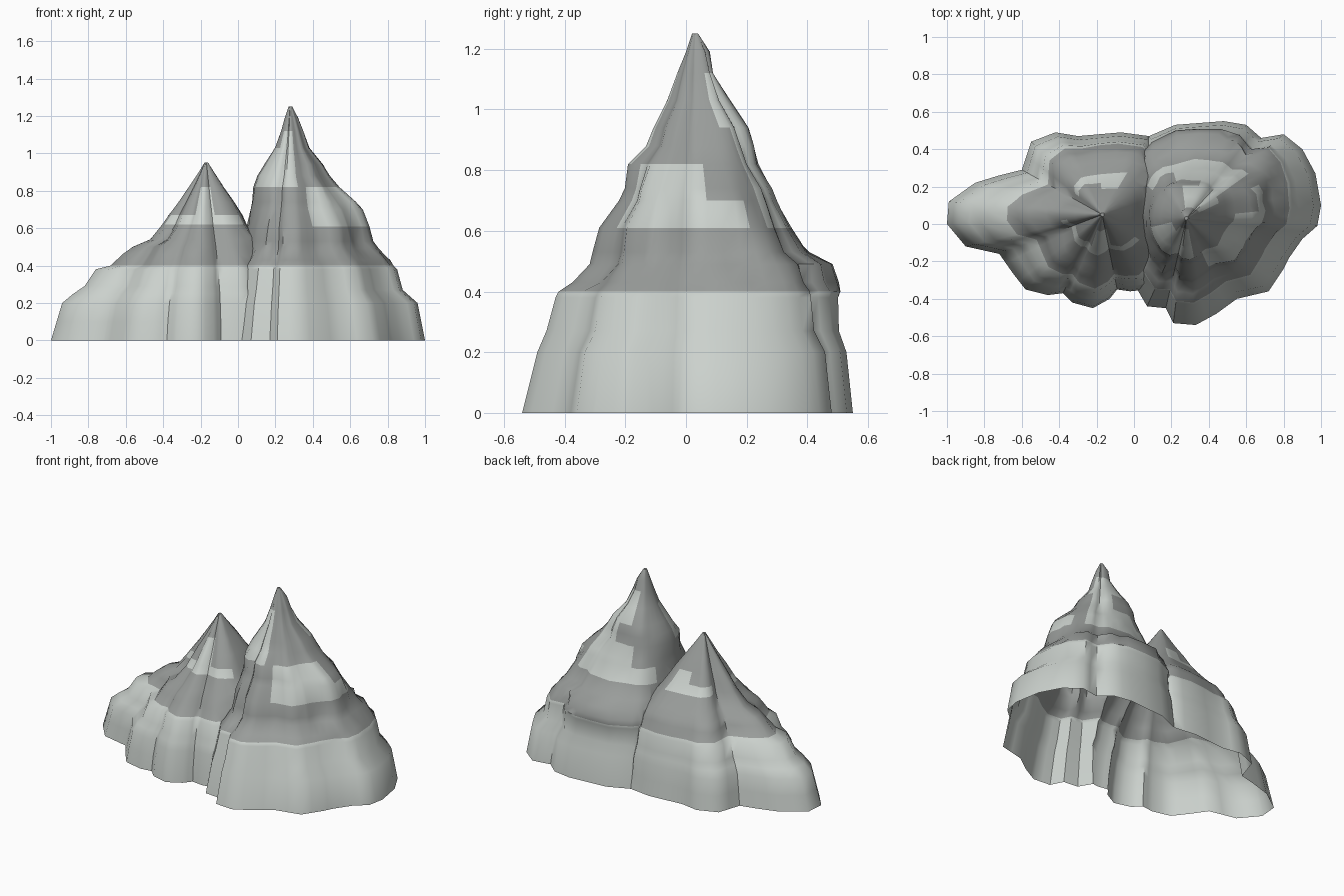
import bpy
import bmesh
import math
from mathutils import Vector, noise

cube = bpy.data.objects.get("Cube")
if cube:
    bpy.data.objects.remove(cube, do_unlink=True)


def make_material(name, colour):
    mat = bpy.data.materials.new(name)
    mat.use_nodes = True
    mat.diffuse_color = (*colour, 1)
    mat.node_tree.nodes["Principled BSDF"].inputs["Base Color"].default_value = (*colour, 1)
    return mat


LIGHT, DARK = 0, 1
materials = [make_material("pale_rock", (0.60, 0.64, 0.61)),
             make_material("dark_rock", (0.32, 0.335, 0.325))]

# Foot outlines in hundredths, counter-clockwise
low_outline = [(20, -20), (20, 5), (20, 30), (8, 47), (-7, 49), (-30, 47), (-42, 49),
               (-55, 44), (-60, 29), (-72, 26), (-85, 22), (-99, 12), (-100, 0),
               (-90, -12), (-72, -16), (-65, -26), (-58, -35), (-46, -38), (-38, -37),
               (-33, -42), (-22, -45), (-13, -40), (-9, -35), (-2, -36), (7, -35)]
high_outline = [(100, 10), (97, 27), (90, 40), (80, 48), (68, 46), (60, 53), (48, 55),
                (22, 53), (8, 47), (3, 42), (-2, 28), (-5, 5), (-3, -15), (0, -32),
                (7, -44), (17, -45), (21, -53), (33, -54), (44, -48), (55, -40),
                (72, -36), (80, -24), (83, -18), (90, -8), (98, -1)]

# Level rows: height, then reach to east, north, west and south, in hundredths
low_levels = [(0, 35, 44, 83, 48), (10, 34, 43, 80, 47), (20, 34, 42, 77, 45),
              (25, 33, 41, 71, 44), (29, 32, 40, 65, 42), (38, 31, 39, 59, 40),
              (40, 30, 38, 51, 38), (46, 29, 36, 45, 34), (50, 28, 33, 40, 31),
              (54, 26, 29, 30, 28), (62, 21, 22, 23, 21), (67, 19, 18, 20, 18),
              (74, 14, 14, 15, 14), (82, 9, 9, 9, 9), (90, 4, 4, 4, 4), (95, 1, 1, 1, 1)]
high_levels = [(0, 72, 52, 33, 57), (20, 68, 50, 31, 52), (27, 60, 48, 30, 49),
               (38, 57, 48, 28, 46), (40, 55, 49, 28, 45), (43, 53, 47, 27, 39),
               (49, 47, 46, 26, 34), (53, 44, 38, 25, 33), (61, 42, 32, 24, 31),
               (70, 38, 27, 22, 25), (74, 35, 25, 21, 23), (82, 26, 21, 20, 22),
               (88, 21, 20, 18, 16), (94, 18, 18, 14, 14), (103, 10, 12, 8, 9),
               (112, 7, 6, 5, 6), (119, 4, 5, 3, 3), (125, 1, 1, 1, 1)]

# Pale patches: lowest and highest height, first and last bearing in degrees
low_patches = [(62, 67, 190, 330), (67, 82, 250, 285), (62, 67, 60, 145), (67, 74, 60, 85)]
high_patches = [(61, 82, -65, 5), (61, 70, 5, 25), (61, 82, 35, 105), (61, 70, 105, 145),
                (82, 94, 35, 70), (94, 112, 25, 100), (82, 103, 190, 280),
                (103, 112, 235, 280)]


def rock_colour(height, bearing, patches):
    if height < 40:
        return LIGHT
    for low, high, start, end in patches:
        if low < height < high and (bearing - start) % 360 < end - start:
            return LIGHT
    return DARK


def reach(direction, row, foot):
    """Scale of the outline at one level, blended between compass directions."""
    c, s = direction.normalized()
    east_west = 1 if c > 0 else 3
    north_south = 2 if s > 0 else 4
    return (c * c * row[east_west] / foot[east_west]
            + s * s * row[north_south] / foot[north_south])


def build_mountain(name, centre, outline, levels, patches, depth):
    bm = bmesh.new()
    centre = Vector(centre)
    # Outline with midpoints gives the columns of the loft
    columns = []
    for i, point in enumerate(outline):
        a, b = Vector(point), Vector(outline[(i + 1) % len(outline)])
        columns += [a - centre, (a + b) / 2 - centre]

    foot = levels[0]
    rings = []
    for row in [(-depth, *foot[1:])] + levels:
        ring = []
        for column in columns:
            scale = reach(column, row, foot)
            spot = centre + column * scale
            if 40 < row[0] < 119:
                spot += column * scale * 0.06 * noise.noise((spot.x / 9, spot.y / 9, row[0] / 9))
            ring.append(bm.verts.new((spot.x / 100, spot.y / 100, row[0] / 100)))
        rings.append(ring)

    count = len(columns)
    for lower, upper in zip(rings, rings[1:]):
        for i in range(count):
            j = (i + 1) % count
            face = bm.faces.new((lower[i], lower[j], upper[j], upper[i]))
            mid = face.calc_center_median() * 100
            bearing = math.degrees(math.atan2(mid.y - centre.y, mid.x - centre.x))
            face.material_index = rock_colour(mid.z, bearing, patches)
    bm.faces.new(rings[0][::-1])
    bm.faces.new(rings[-1]).material_index = DARK

    mesh = bpy.data.meshes.new(name)
    bm.to_mesh(mesh)
    bm.free()
    for mat in materials:
        mesh.materials.append(mat)
    obj = bpy.data.objects.new(name, mesh)
    bpy.context.collection.objects.link(obj)
    return obj


mountain = build_mountain("twin_peak_mountain", (-17, 5), low_outline, low_levels, low_patches, 5)
high_peak = build_mountain("high_peak", (28, 3), high_outline, high_levels, high_patches, 9)

# Join both peaks into one skin
union = mountain.modifiers.new("join_peaks", "BOOLEAN")
union.operation = "UNION"
union.solver = "EXACT"
union.object = high_peak
bpy.context.view_layer.objects.active = mountain
mountain.select_set(True)
bpy.ops.object.modifier_apply(modifier=union.name)
bpy.data.objects.remove(high_peak, do_unlink=True)

# Cut the foot level and leave the underside open
bm = bmesh.new()
bm.from_mesh(mountain.data)
bmesh.ops.bisect_plane(bm, geom=bm.verts[:] + bm.edges[:] + bm.faces[:], dist=0.0001,
                       plane_co=(0, 0, 0), plane_no=(0, 0, 1), clear_inner=True)
bm.to_mesh(mountain.data)
bm.free()
bpy.ops.object.shade_smooth_by_angle(angle=math.radians(50))
